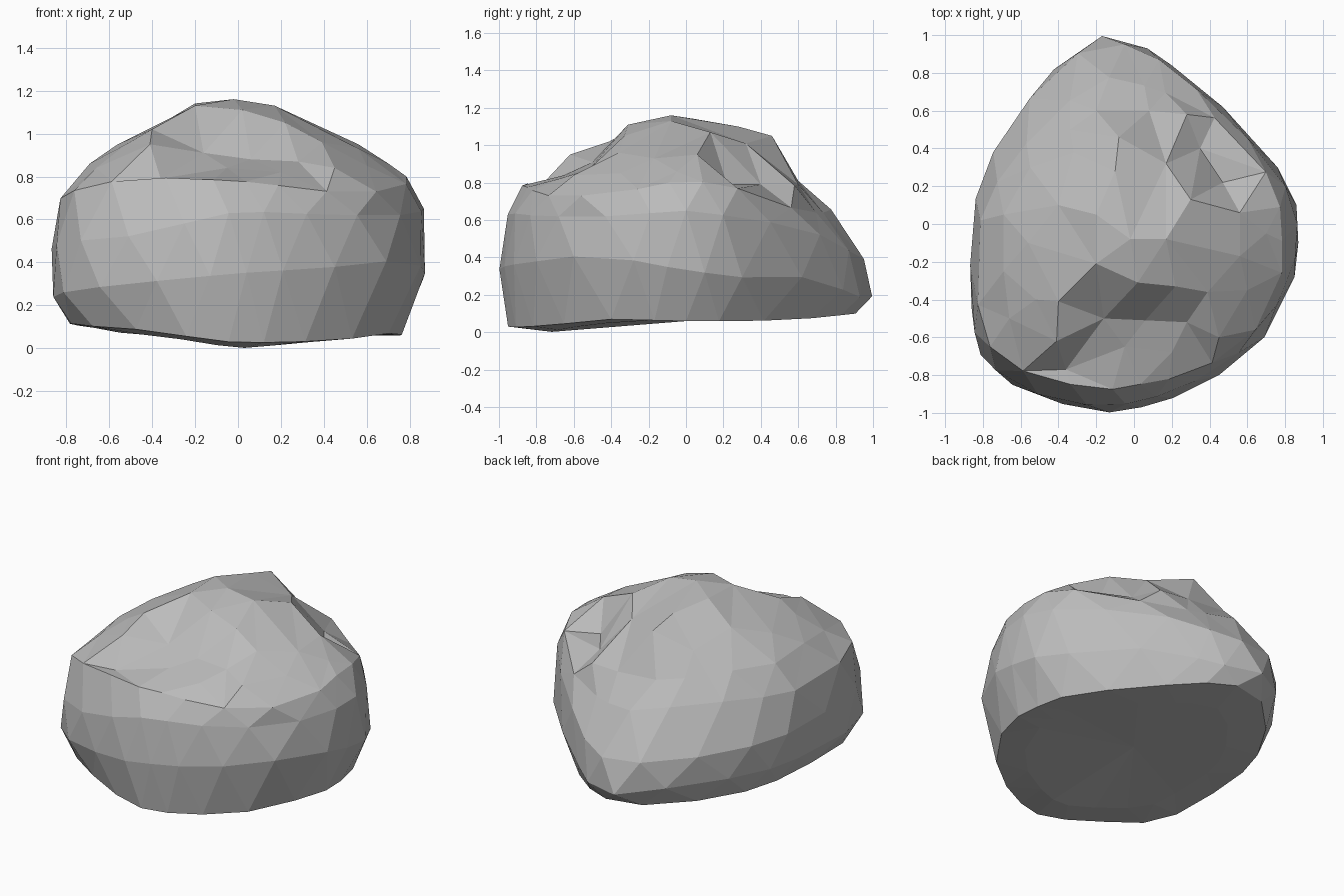
import bpy, bmesh, math
from mathutils import Vector
from mathutils.geometry import delaunay_2d_cdt

if "Cube" in bpy.data.objects:
    bpy.data.objects.remove(bpy.data.objects["Cube"], do_unlink=True)

# Plan outline of the boulder, anticlockwise
OUTLINE = [(0.87, -0.1), (0.86, 0.1), (0.76, 0.3), (0.47, 0.62), (0.2, 0.84), (0.07, 0.93),
           (-0.17, 1.0), (-0.43, 0.83), (-0.68, 0.51), (-0.81, 0.25), (-0.86, 0.02),
           (-0.87, -0.45), (-0.82, -0.7), (-0.65, -0.86), (-0.38, -0.96), (-0.13, -1.0),
           (0.04, -0.97), (0.21, -0.92), (0.45, -0.8), (0.69, -0.6), (0.85, -0.28)]

# Wall rings: (fraction of outline, height) every 30 degrees from +x through the back
UNDERSIDE = [(.65, .07), (.65, .07), (.65, .07), (.65, .08), (.65, .08), (.65, .08),
             (.65, .08), (.65, .08), (.7, .06), (.74, 0), (.74, .03), (.7, .06)]
BOTTOM = [(.87, .06), (.9, .06), (.92, .07), (.94, .1), (.93, .1), (.91, .1),
          (.89, .11), (.92, .12), (.92, .09), (.97, .025), (.94, .035), (.91, .07)]
LOW = [(1, .33), (1, .28), (1, .3), (1, .17), (.985, .24), (.97, .24),
       (.97, .24), (.99, .24), (.99, .3), (1, .35), (1, .38), (1, .42)]
WIDE = [(1, .65), (.98, .6), (.98, .55), (.985, .39), (.99, .41), (1, .43),
        (1.005, .45), (1, .48), (.99, .52), (.965, .64), (.97, .62), (.98, .62)]
SHOULDER = [(.89, .82), (.93, .75), (.9, .64), (.77, .64), (.79, .69), (.85, .7),
            (.95, .68), (.95, .7), (.89, .8), (.87, .78), (.92, .73), (.94, .73)]

# Creases that shape the crown
CREASES = {
    "brow": [(-.41, -.62, .95), (-.4, -.41, 1.02), (-.2, -.21, 1.13), (.02, -.31, 1.11),
             (.22, -.33, 1.05), (.39, -.36, .96), (.45, -.6, .84)],
    "front ledge": [(-.36, -.77, .79), (-.05, -.65, .84), (.2, -.68, .82)],
    "front recess": [(-.16, -.5, .91), (.06, -.51, .88), (.28, -.52, .87)],
    "summit": [(-.2, .05, 1.14), (-.02, -.08, 1.16), (.17, -.08, 1.13)],
    "left crest": [(.7, -.05, .86), (.56, .06, .95), (.3, .13, 1.07), (.17, .32, 1.01), (.08, .6, .79)],
    "left lump": [(.56, -.17, .93), (.6, -.35, .85)],
    "gully": [(.47, .22, .79), (.35, .4, .79), (.28, .58, .785)],
    "back ridge": [(-.1, .28, 1.1), (-.08, .46, 1.05), (-.2, .6, .81)],
    "back slope": [(-.4, .1, 1.02), (-.32, .38, .95), (-.34, .5, .82)],
    "right slope": [(-.55, .3, .85), (-.69, .05, .84), (-.69, -.25, .86), (-.66, -.5, .84)],
    "right brow": [(-.56, -.1, .95), (-.52, -.4, .95)],
}


def ring_point(ring, plan):
    """Raise a plan outline point to a ring, blending neighbouring sections."""
    t = math.atan2(plan.y, plan.x) / (math.tau / 12) % 12
    i, f = int(t) % 12, t % 1
    (s0, z0), (s1, z1) = ring[i], ring[(i + 1) % 12]
    s = s0 + (s1 - s0) * f
    return (plan.x * s, plan.y * s, z0 + (z1 - z0) * f)


bm = bmesh.new()
corners = [Vector(p) for p in OUTLINE]
count = len(corners)
middles = [a.lerp(b, .5) for a, b in zip(corners, corners[1:] + corners[:1])]

# Rings alternate between outline corners and edge middles
levels = []
for k, ring in enumerate((UNDERSIDE, BOTTOM, LOW, WIDE, SHOULDER)):
    plan = middles if k % 2 else corners
    levels.append([bm.verts.new(ring_point(ring, p)) for p in plan])

# Join each pair of rings with triangles
for k, (low, high) in enumerate(zip(levels, levels[1:])):
    for i in range(count):
        j = (i + 1) % count
        if k % 2:
            bm.faces.new((low[i], high[j], high[i]))
            bm.faces.new((low[i], low[j], high[j]))
        else:
            bm.faces.new((low[i], low[j], high[i]))
            bm.faces.new((low[j], high[j], high[i]))

# Close the underside with a fan
centre = bm.verts.new((0, 0, .06))
for a, b in zip(levels[0], levels[0][1:] + levels[0][:1]):
    bm.faces.new((b, a, centre))

# Triangulate the crown between the shoulder and the creases
crown = list(levels[-1])
edges = [(i, (i + 1) % count) for i in range(count)]
for crease in CREASES.values():
    start = len(crown)
    crown += [bm.verts.new(p) for p in crease]
    edges += [(i, i + 1) for i in range(start, len(crown) - 1)]
result = delaunay_2d_cdt([v.co.xy for v in crown], edges, [], 1, 1e-5)
faces, sources = result[2], result[3]
for face in faces:
    bm.faces.new([crown[sources[i][0]] for i in face])
bmesh.ops.recalc_face_normals(bm, faces=bm.faces)

mesh = bpy.data.meshes.new("boulder")
bm.to_mesh(mesh)
bm.free()
boulder = bpy.data.objects.new("boulder", mesh)
bpy.context.collection.objects.link(boulder)

# Plain grey stone
stone = bpy.data.materials.new("stone grey")
stone.use_nodes = True
colour = (0.5, 0.5, 0.5, 1)
stone.diffuse_color = colour
stone.node_tree.nodes["Principled BSDF"].inputs["Base Color"].default_value = colour
mesh.materials.append(stone)
